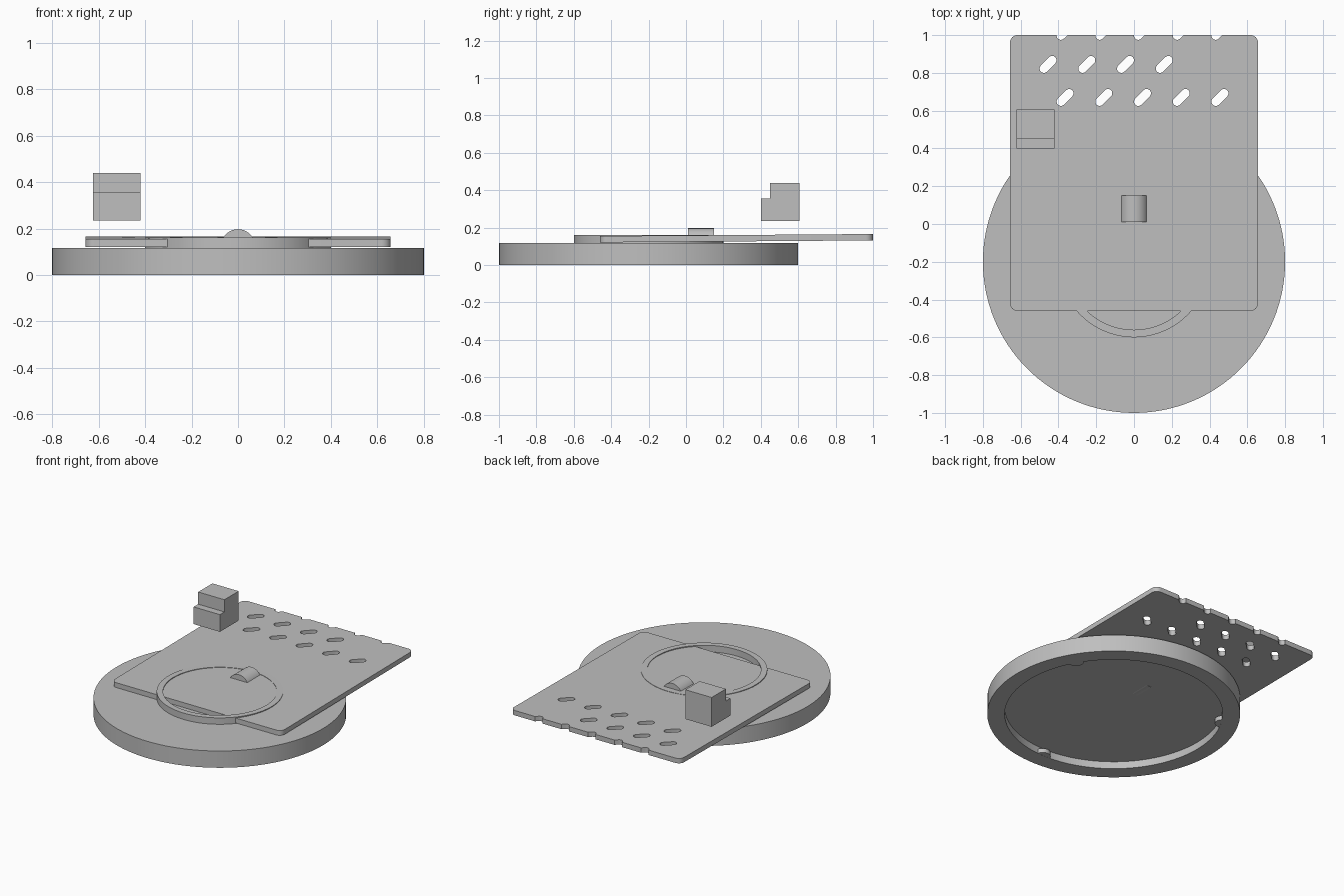
import bpy, bmesh
from math import pi, cos, sin, radians
from mathutils import Vector, Matrix

if "Cube" in bpy.data.objects:
    bpy.data.objects.remove(bpy.data.objects["Cube"], do_unlink=True)

GREY = (0.52, 0.52, 0.52, 1)
mat = bpy.data.materials.new("plain grey")
mat.use_nodes = True
mat.diffuse_color = GREY
mat.node_tree.nodes["Principled BSDF"].inputs["Base Color"].default_value = GREY

AXIS_Y = -0.2      # centre of the round base


def finish(bm, name, smooth=True):
    bmesh.ops.remove_doubles(bm, verts=bm.verts, dist=1e-5)
    bmesh.ops.recalc_face_normals(bm, faces=bm.faces)
    mesh = bpy.data.meshes.new(name)
    bm.to_mesh(mesh)
    bm.free()
    mesh.materials.append(mat)
    obj = bpy.data.objects.new(name, mesh)
    bpy.context.collection.objects.link(obj)
    bpy.ops.object.select_all(action='DESELECT')
    obj.select_set(True)
    bpy.context.view_layer.objects.active = obj
    if smooth:
        bpy.ops.object.shade_smooth_by_angle(angle=radians(30))
    return obj


def lathe(name, profile, closed, steps=128):
    """Turn an (r, z) profile around the base axis."""
    bm = bmesh.new()
    verts = [bm.verts.new((r, AXIS_Y, z)) for r, z in profile]
    pairs = list(zip(verts, verts[1:] + verts[:1]))
    edges = [bm.edges.new(p) for p in (pairs if closed else pairs[:-1])]
    bmesh.ops.spin(bm, geom=verts + edges, cent=(0, AXIS_Y, 0), axis=(0, 0, 1),
                   angle=2 * pi, steps=steps, use_merge=True)
    return finish(bm, name)


def prism(bm, points, direction):
    """Extrude a flat outline along a direction."""
    face = bm.faces.new([bm.verts.new(p) for p in points])
    out = bmesh.ops.extrude_face_region(bm, geom=[face])
    new = [g for g in out["geom"] if isinstance(g, bmesh.types.BMVert)]
    bmesh.ops.translate(bm, verts=new, vec=Vector(direction))


def arc(cx, cy, r, start, end, n):
    return [(cx + r * cos(radians(start + (end - start) * i / n)),
             cy + r * sin(radians(start + (end - start) * i / n))) for i in range(n + 1)]


# Round base, hollow underneath
lathe("round_base", [(0, 0.117), (0.8, 0.117), (0.8, 0), (0.69, 0), (0.69, 0.05), (0, 0.05)], False)

# Raised ring on the base
lathe("raised_ring", [(0.36, 0.11), (0.4, 0.11), (0.4, 0.162), (0.36, 0.162)], True, 96)

# Three small tabs inside the lower rim
for i, angle in enumerate((-90, 30, 150)):
    bm = bmesh.new()
    a = radians(angle)
    spot = Matrix.Translation((0.7 * cos(a), AXIS_Y + 0.7 * sin(a), 0.016))
    bmesh.ops.create_cone(bm, cap_ends=True, segments=24, radius1=0.05, radius2=0.05,
                          depth=0.03, matrix=spot)
    finish(bm, f"rim_tab_{i + 1}")

# Thin, slightly tilted plate with rounded corners
X, FRONT, BACK, R, THICK = 0.657, -0.46, 1.0, 0.04, 0.034
outline = (arc(X - R, BACK - R, R, 0, 90, 8) + arc(-X + R, BACK - R, R, 90, 180, 8)
           + arc(-X + R, FRONT + R, R, 180, 270, 8) + arc(X - R, FRONT + R, R, 270, 360, 8))
bm = bmesh.new()
prism(bm, [(x, y, 0.121 + 0.0075 * (y - FRONT)) for x, y in outline], (0, 0, THICK))
plate = finish(bm, "slotted_plate", smooth=False)

# Diagonal slots, the last row running off the back edge
bm = bmesh.new()
for y, first, count in ((0.67, -0.365, 5), (0.845, -0.455, 4), (1.02, -0.365, 5)):
    for i in range(count):
        x, d, r = first + 0.205 * i, 0.022, 0.023
        slot = arc(x + d, y + d, r, -45, 135, 10) + arc(x - d, y - d, r, 135, 315, 10)
        prism(bm, [(px, py, 0.05) for px, py in slot], (0, 0, 0.2))
cutter = finish(bm, "slot_cutter", smooth=False)
cutter.hide_render = True

cut = plate.modifiers.new("slots", 'BOOLEAN')
cut.operation = 'DIFFERENCE'
cut.solver = 'EXACT'
cut.object = cutter
bpy.ops.object.select_all(action='DESELECT')
plate.select_set(True)
bpy.context.view_layer.objects.active = plate
bpy.ops.object.modifier_apply(modifier=cut.name)
bpy.data.objects.remove(cutter, do_unlink=True)
bpy.ops.object.shade_smooth_by_angle(angle=radians(30))

# Lying pin that shows as a rounded bump
bm = bmesh.new()
lie = Matrix.Translation((0, 0.08, 0.122)) @ Matrix.Rotation(pi / 2, 4, 'X')
bmesh.ops.create_cone(bm, cap_ends=True, segments=48, radius1=0.075, radius2=0.075,
                      depth=0.14, matrix=lie)
finish(bm, "lying_pin")

# Separate stepped block above the plate
step = [(0.4, 0.235), (0.607, 0.235), (0.607, 0.44), (0.45, 0.44), (0.45, 0.355), (0.4, 0.355)]
bm = bmesh.new()
prism(bm, [(-0.623, y, z) for y, z in step], (0.203, 0, 0))
finish(bm, "stepped_block", smooth=False)
